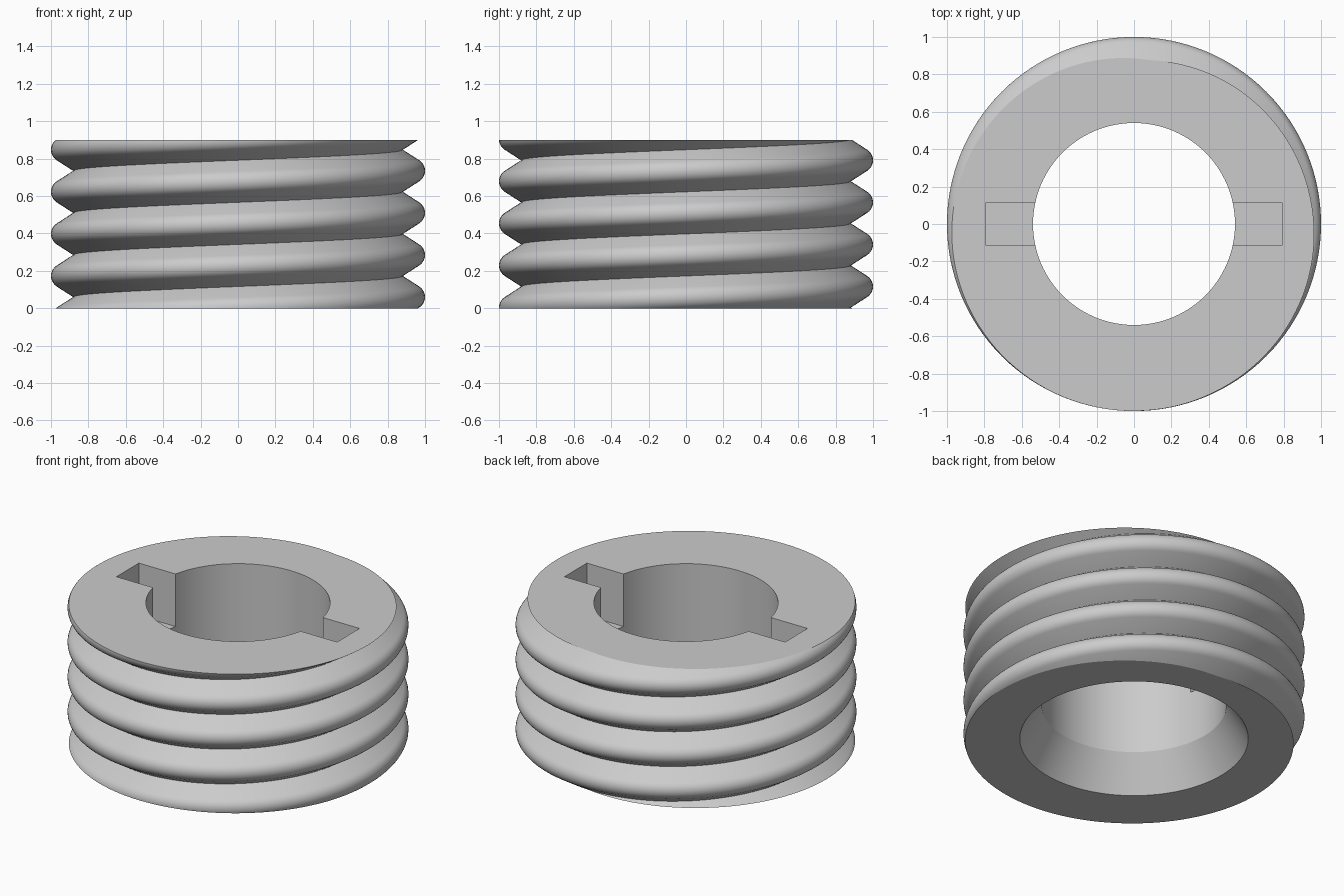
import bpy, bmesh, math
from mathutils import Matrix, Vector

HEIGHT = 0.9
PITCH = 0.225
VALLEY_Z = 0.06 - PITCH / 2      # valley height at angle zero
ROOT, CREST, ROUND = 0.88, 1.0, 0.065
BORE, MOUTH, MOUTH_DEPTH = 0.54, 0.67, 0.22
SLOT_REACH, SLOT_HALF, SLOT_FLOOR = 0.79, 0.115, 0.56
COLUMNS = 128

old = bpy.data.objects.get("Cube")
if old:
    bpy.data.objects.remove(old, do_unlink=True)

steel = bpy.data.materials.new("plain grey")
steel.use_nodes = True
grey = (0.6, 0.6, 0.6, 1)
steel.diffuse_color = grey
steel.node_tree.nodes["Principled BSDF"].inputs["Base Color"].default_value = grey


def make_object(name, bm):
    bmesh.ops.recalc_face_normals(bm, faces=bm.faces[:])
    mesh = bpy.data.meshes.new(name)
    bm.to_mesh(mesh)
    bm.free()
    mesh.materials.append(steel)
    ob = bpy.data.objects.new(name, mesh)
    bpy.context.collection.objects.link(ob)
    return ob


# Thread profile over one pitch: sharp root, straight flanks, round crest
profile = [(ROOT, 0.0)]
for i in range(11):
    a = math.radians(-57 + 114 * i / 10)
    profile.append((CREST - ROUND + ROUND * math.cos(a), PITCH / 2 + ROUND * math.sin(a)))
n = len(profile)
turns = range(-2, 6)

# Helical skin: the last column meets the first one pitch higher
bm = bmesh.new()
grid = []
for c in range(COLUMNS):
    a = 2 * math.pi * c / COLUMNS
    lift = VALLEY_Z + PITCH * c / COLUMNS
    grid.append([bm.verts.new((r * math.cos(a), r * math.sin(a), lift + (t * PITCH) + z))
                 for t in turns for r, z in profile])
rows = n * len(turns)
for c in range(COLUMNS):
    shift = n if c == COLUMNS - 1 else 0
    nxt = grid[(c + 1) % COLUMNS]
    for j in range(rows - 1 - shift):
        bm.faces.new((grid[c][j], nxt[j + shift], nxt[j + 1 + shift], grid[c][j + 1]))

# Trim flat at both ends and cap
for z, direction in ((0, -1), (HEIGHT, 1)):
    cut = bmesh.ops.bisect_plane(bm, geom=bm.verts[:] + bm.edges[:] + bm.faces[:], dist=1e-6,
                                 plane_co=(0, 0, z), plane_no=(0, 0, direction), clear_outer=True)
    rim = [e for e in cut["geom_cut"] if isinstance(e, bmesh.types.BMEdge) and e.is_boundary]
    bmesh.ops.contextual_create(bm, geom=rim)
body = make_object("threaded_ring", bm)

# Bore cutter: straight bore with a flared mouth underneath
bm = bmesh.new()
flare = (MOUTH - BORE) / MOUTH_DEPTH
outline = [(0, -0.1), (MOUTH + 0.1 * flare, -0.1), (BORE, MOUTH_DEPTH), (BORE, HEIGHT + 0.1), (0, HEIGHT + 0.1)]
points = [bm.verts.new((r, 0, z)) for r, z in outline]
edges = [bm.edges.new(pair) for pair in zip(points, points[1:])]
bmesh.ops.spin(bm, geom=points + edges, cent=(0, 0, 0), axis=(0, 0, 1), angle=2 * math.pi, steps=96)
bmesh.ops.remove_doubles(bm, verts=bm.verts[:], dist=1e-5)
bore_cutter = make_object("bore_cutter", bm)

# Keyway cutter: one bar across the bore makes both slots
bm = bmesh.new()
top = HEIGHT + 0.1
bmesh.ops.create_cube(bm, size=1, matrix=Matrix.LocRotScale(
    Vector((0, 0, (top + SLOT_FLOOR) / 2)), None,
    Vector((2 * SLOT_REACH, 2 * SLOT_HALF, top - SLOT_FLOOR))))
slot_cutter = make_object("keyway_cutter", bm)

bpy.context.view_layer.objects.active = body
for cutter in (bore_cutter, slot_cutter):
    mod = body.modifiers.new(cutter.name, "BOOLEAN")
    mod.operation = "DIFFERENCE"
    mod.solver = "EXACT"
    mod.object = cutter
    bpy.ops.object.modifier_apply(modifier=mod.name)
    bpy.data.objects.remove(cutter, do_unlink=True)

bpy.ops.object.select_all(action="DESELECT")
body.select_set(True)
bpy.ops.object.shade_smooth_by_angle(angle=math.radians(25))
